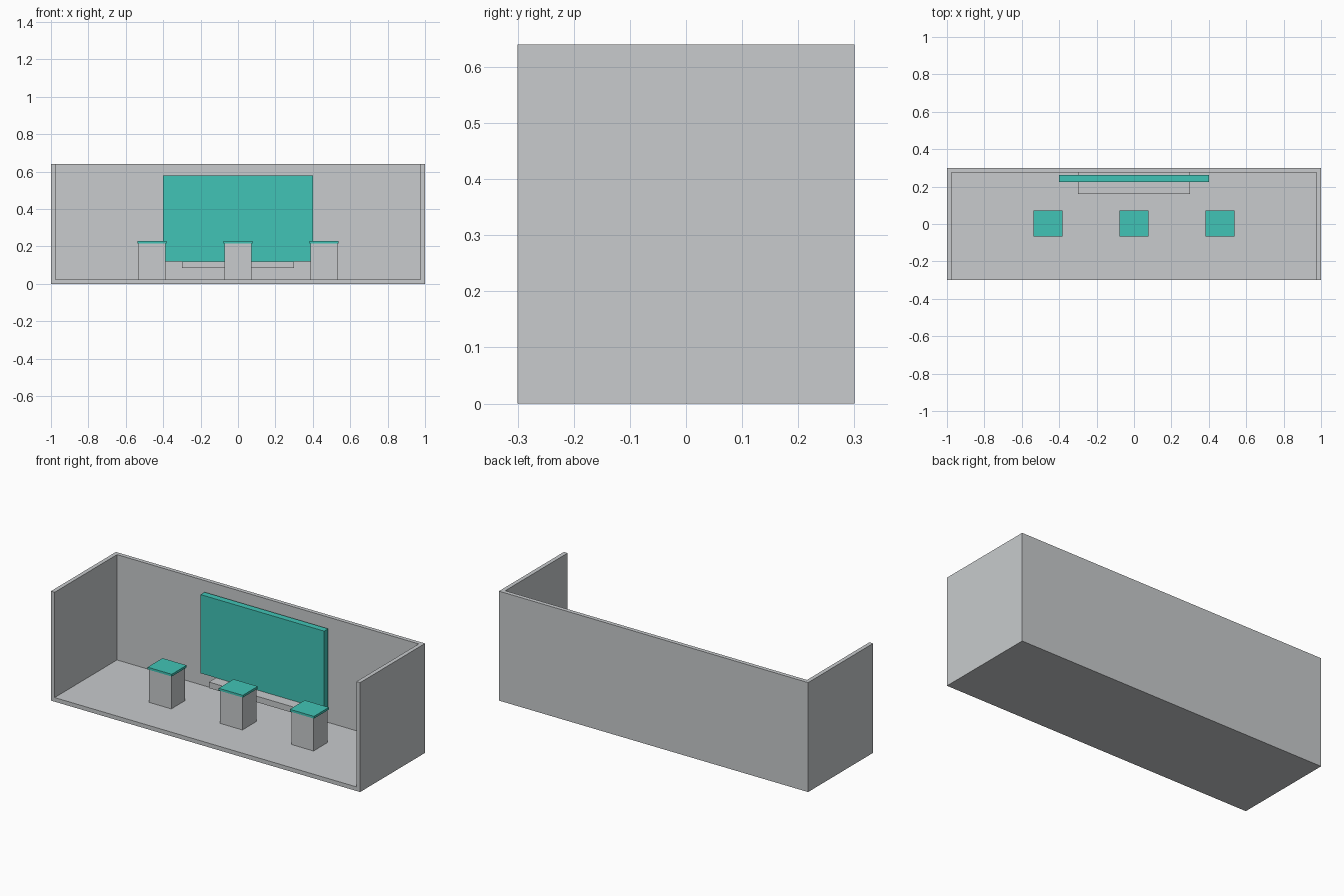
import bpy, bmesh

if "Cube" in bpy.data.objects:
    bpy.data.objects.remove(bpy.data.objects["Cube"])


def material(name, rgb):
    m = bpy.data.materials.new(name)
    m.diffuse_color = (*rgb, 1.0)
    m.use_nodes = True
    m.node_tree.nodes["Principled BSDF"].inputs["Base Color"].default_value = m.diffuse_color
    return m


GREY = material("light_grey", (0.578, 0.597, 0.610))
TEAL = material("teal", (0.053, 0.552, 0.468))


def make_object(name, bm, mat):
    bmesh.ops.recalc_face_normals(bm, faces=bm.faces)
    mesh = bpy.data.meshes.new(name)
    bm.to_mesh(mesh)
    bm.free()
    mesh.materials.append(mat)
    obj = bpy.data.objects.new(name, mesh)
    bpy.context.collection.objects.link(obj)
    return obj


def box(name, x, y, z, mat):
    """Box from (min, max) ranges on each axis."""
    bm = bmesh.new()
    bmesh.ops.create_cube(bm, size=1.0)
    for v in bm.verts:
        for i, (lo, hi) in enumerate((x, y, z)):
            v.co[i] = lo if v.co[i] < 0 else hi
    return make_object(name, bm, mat)


W, D, H, T = 1.0, 0.30, 0.64, 0.024   # half width, half depth, height, wall

# Booth shell: floor, back wall and two side walls
box("floor", (-W, W), (-D, D), (0, T), GREY)
box("back_wall", (-W + T, W - T), (D - T, D), (T, H), GREY)
for side, s in (("left", -1), ("right", 1)):
    x = sorted((s * W, s * (W - T)))
    box(side + "_wall", x, (-D, D), (T, H), GREY)

# Display panel and the shelf under it
box("display_panel", (-0.40, 0.40), (0.225, 0.262), (0.12, 0.58), TEAL)
box("shelf", (-0.30, 0.30), (0.16, D - T), (0.085, 0.12), GREY)

# Three plinths with overhanging teal tops
for label, cx in (("left", -0.46), ("middle", 0.0), ("right", 0.46)):
    box(label + "_plinth", (cx - 0.072, cx + 0.072), (-0.062, 0.066),
        (T, 0.217), GREY)
    box(label + "_plinth_top", (cx - 0.078, cx + 0.078), (-0.067, 0.071),
        (0.217, 0.23), TEAL)
